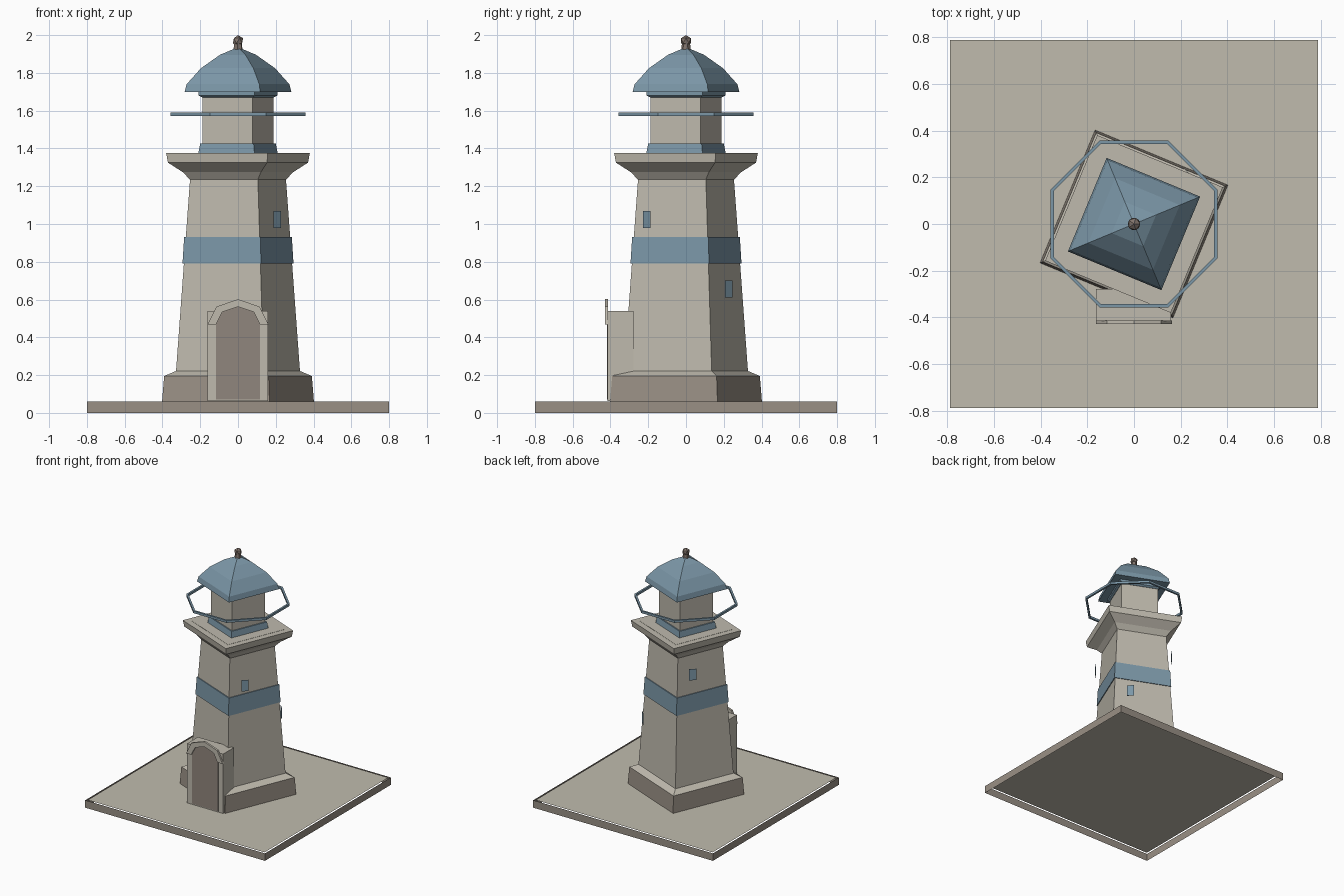
import bpy, bmesh, math
from mathutils import Matrix, Vector

cube = bpy.data.objects.get("Cube")
if cube:
    bpy.data.objects.remove(cube)

TURN = math.pi / 8  # the tower is turned on its plot


def material(name, rgb):
    m = bpy.data.materials.new(name)
    m.use_nodes = True
    m.diffuse_color = (*rgb, 1)
    m.node_tree.nodes["Principled BSDF"].inputs["Base Color"].default_value = (*rgb, 1)
    return m


STONE = material("pale stone", (0.52, 0.49, 0.42))
GROUND = material("ground sand", (0.53, 0.50, 0.42))
BROWN = material("brown stone", (0.32, 0.28, 0.235))
DOOR = material("door brown", (0.28, 0.24, 0.205))
BLUE = material("slate blue", (0.20, 0.31, 0.39))
METAL = material("finial brown", (0.22, 0.175, 0.15))


def finish(name, bm, mats, matrix=Matrix(), recalc=True):
    if recalc:
        bmesh.ops.recalc_face_normals(bm, faces=bm.faces)
    mesh = bpy.data.meshes.new(name)
    bm.to_mesh(mesh)
    bm.free()
    for m in mats:
        mesh.materials.append(m)
    ob = bpy.data.objects.new(name, mesh)
    ob.matrix_world = matrix
    bpy.context.collection.objects.link(ob)
    return ob


def turned(name, profile, mats, sides=4, turn=TURN, caps=True, rule=None):
    """Stack of polygon rings; each profile point is (half width in x, z)."""
    bm = bmesh.new()
    rings = []
    for half, z in profile:
        r = half / math.cos(turn)
        rings.append([bm.verts.new((r * math.cos(turn + i * math.tau / sides),
                                    r * math.sin(turn + i * math.tau / sides), z))
                      for i in range(sides)])
    for low, high in zip(rings, rings[1:]):
        for i in range(sides):
            j = (i + 1) % sides
            f = bm.faces.new((low[i], low[j], high[j], high[i]))
            if rule:
                f.material_index = rule(f.calc_center_median().z)
    if caps:
        bm.faces.new(rings[0][::-1])
        bm.faces.new(rings[-1])
    return finish(name, bm, mats, recalc=caps)


def box(name, size, matrix, mat):
    bm = bmesh.new()
    bmesh.ops.create_cube(bm, size=1, matrix=Matrix.Diagonal((*size, 1)))
    return finish(name, bm, [mat], matrix)


def plate(name, outline, y_front, y_back, mat):
    """Extrude an (x, z) outline along y."""
    bm = bmesh.new()
    face = bm.faces.new([bm.verts.new((x, y_front, z)) for x, z in outline])
    new = bmesh.ops.extrude_face_region(bm, geom=[face])["geom"]
    bmesh.ops.translate(bm, vec=(0, y_back - y_front, 0),
                        verts=[v for v in new if isinstance(v, bmesh.types.BMVert)])
    return finish(name, bm, [mat])


# Plot: open side walls around one slightly smaller sheet
turned("ground_sides", [(0.8, 0), (0.8, 0.06)], [BROWN], turn=math.pi / 4, caps=False)
bm = bmesh.new()
bmesh.ops.create_grid(bm, x_segments=1, y_segments=1, size=0.787)
finish("ground_top", bm, [GROUND], Matrix.Translation((0, 0, 0.06)), recalc=False)

# Tower
turned("base", [(0.402, 0.06), (0.391, 0.195), (0.328, 0.222)], [BROWN, STONE],
       caps=False, rule=lambda z: int(z > 0.2))
turned("shaft_and_gallery",
       [(0.328, 0.222), (0.254, 1.235), (0.293, 1.275), (0.371, 1.325), (0.38, 1.375)], [STONE])
turned("painted_band", [(0.294, 0.79), (0.285, 0.93)], [BLUE])
turned("gallery_deck", [(0.318, 1.372), (0.318, 1.3765)], [STONE])

# Lantern room and roof
turned("lantern_skirt", [(0.21, 1.375), (0.2, 1.425)], [BLUE])
turned("lantern_room", [(0.188, 1.425), (0.188, 1.68)], [STONE])
turned("eave", [(0.19, 1.67), (0.208, 1.68), (0.208, 1.7)], [BLUE])
turned("roof", [(0.283, 1.698), (0.272, 1.74), (0.196, 1.825), (0.095, 1.896), (0.015, 1.93)],
       [BLUE])
turned("finial_neck", [(0.024, 1.92), (0.02, 1.955)], [METAL], sides=6)
bm = bmesh.new()
bmesh.ops.create_icosphere(bm, subdivisions=1, radius=0.03)
finish("finial_ball", bm, [METAL], Matrix.Translation((0, 0, 1.97)))

# Gallery rail: octagonal ring with a square section
inner, outer, low, high = 0.342, 0.357, 1.571, 1.589
bm = bmesh.new()
rings = []
for half, z in ((outer, low), (outer, high), (inner, high), (inner, low)):
    r = half / math.cos(TURN)
    rings.append([bm.verts.new((r * math.cos(TURN + i * math.pi / 4),
                                r * math.sin(TURN + i * math.pi / 4), z)) for i in range(8)])
for k in range(4):
    a, b = rings[k], rings[(k + 1) % 4]
    for i in range(8):
        j = (i + 1) % 8
        bm.faces.new((a[i], a[j], b[j], b[i]))
finish("gallery_rail", bm, [BLUE])

# Porch, arched door and arch surround
SPRING = 0.467


def arch(rx, rz):
    return [(rx * math.cos(i * math.pi / 4), SPRING + rz * math.sin(i * math.pi / 4))
            for i in range(5)]


box("porch", (0.32, 0.137, 0.478), Matrix.Translation((-0.002, -0.3465, 0.301)), STONE)
plate("door", [(-0.117, 0.07), (0.117, 0.07)] + arch(0.117, 0.095), -0.419, -0.413, DOOR)
plate("door_arch", arch(0.162, 0.135) + arch(0.117, 0.095)[::-1], -0.429, -0.413, STONE)

# Windows set around the shaft on its corner circle
for name, angle, z, r in (("front_left_window", -45, 1.025, 0.293),
                          ("back_left_window", 45, 0.655, 0.319),
                          ("back_right_window", 135, 1.11, 0.285)):
    a = math.radians(angle)
    place = (Matrix.Translation(Vector((r * math.cos(a), r * math.sin(a), z)))
             @ Matrix.Rotation(a, 4, "Z"))
    box(name, (0.002, 0.054, 0.09), place, BLUE)
